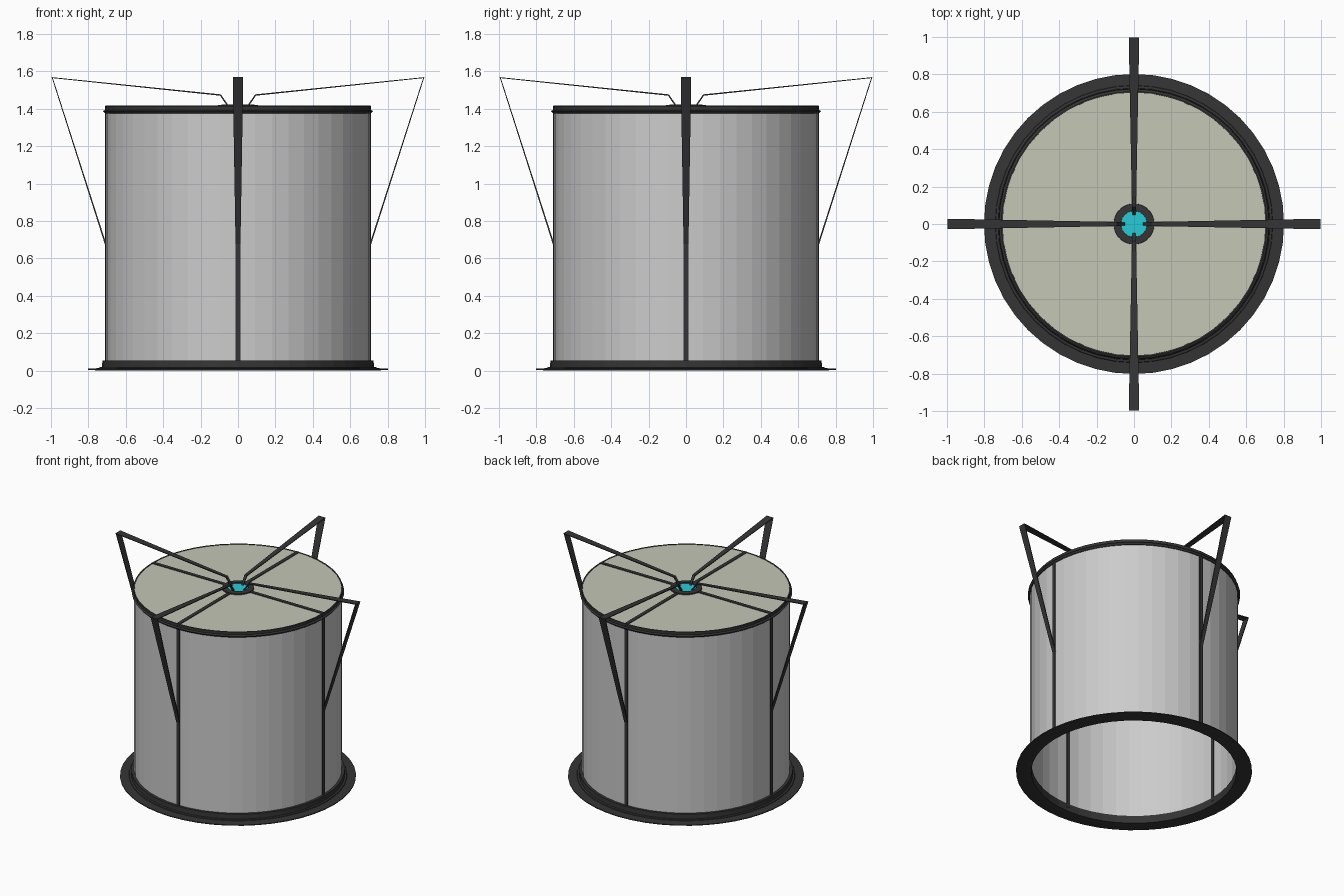
import bpy, bmesh, math
from mathutils import Matrix, Vector

if "Cube" in bpy.data.objects:
    bpy.data.objects.remove(bpy.data.objects["Cube"])

SEG = 48


def material(name, color):
    m = bpy.data.materials.new(name)
    m.diffuse_color = color
    m.use_nodes = True
    m.node_tree.nodes["Principled BSDF"].inputs["Base Color"].default_value = m.diffuse_color
    return m


DARK = material("dark_trim", (0.035, 0.035, 0.035, 1))
BEIGE = material("beige_top", (0.56, 0.57, 0.47, 1))
CYAN = material("cyan_lens", (0.02, 0.6, 0.68, 1))


def add_object(name, bm, mat=None):
    bmesh.ops.recalc_face_normals(bm, faces=bm.faces)
    me = bpy.data.meshes.new(name)
    bm.to_mesh(me)
    bm.free()
    ob = bpy.data.objects.new(name, me)
    bpy.context.collection.objects.link(ob)
    if mat:
        me.materials.append(mat)
    return ob


def ring(name, profile, mat=None):
    """Revolve a closed (radius, z) profile around the z axis."""
    bm = bmesh.new()
    loops = []
    for i in range(SEG):
        a = 2 * math.pi * i / SEG
        loops.append([bm.verts.new((r * math.cos(a), r * math.sin(a), z)) for r, z in profile])
    n = len(profile)
    for i in range(SEG):
        p, q = loops[i], loops[(i + 1) % SEG]
        for j in range(n):
            k = (j + 1) % n
            bm.faces.new((p[j], q[j], q[k], p[k]))
    return add_object(name, bm, mat)


def disc(name, r, z0, z1, mat):
    bm = bmesh.new()
    bmesh.ops.create_cone(bm, cap_ends=True, segments=SEG, radius1=r, radius2=r, depth=z1 - z0,
                          matrix=Matrix.Translation((0, 0, (z0 + z1) / 2)))
    return add_object(name, bm, mat)


def bar(name, lo, hi, turn, mat):
    """Box between two corners, turned around z."""
    lo, hi = Vector(lo), Vector(hi)
    bm = bmesh.new()
    bmesh.ops.create_cube(bm, size=1, matrix=Matrix.Rotation(turn, 4, 'Z')
                          @ Matrix.Translation((lo + hi) / 2)
                          @ Matrix.Diagonal((*(hi - lo), 1)))
    return add_object(name, bm, mat)


def ribbon(name, path, turn, mat):
    """Flat tapering strap along (radius, z, width) points, thickened."""
    bm = bmesh.new()
    rows = [[bm.verts.new((r, s * w / 2, z)) for s in (-1, 1)] for r, z, w in path]
    for a, b in zip(rows, rows[1:]):
        bm.faces.new((a[0], a[1], b[1], b[0]))
    ob = add_object(name, bm, mat)
    ob.rotation_euler.z = turn
    mod = ob.modifiers.new("thickness", 'SOLIDIFY')
    mod.thickness = 0.008
    mod.offset = 0
    return ob


# Open-bottomed drum wall and its top
ring("drum_wall", [(0.699, 0.01), (0.706, 0.01), (0.706, 1.40), (0.699, 1.40)])
disc("top_panel", 0.706, 1.402, 1.412, BEIGE)

# Base flange with raised collar, and top rim band
ring("base_flange", [(0.698, 0.0), (0.74, 0.0), (0.802, 0.004), (0.802, 0.010), (0.742, 0.013),
                     (0.74, 0.018), (0.727, 0.02), (0.725, 0.055), (0.695, 0.055)], DARK)
ring("top_rim", [(0.70, 1.374), (0.711, 1.374), (0.722, 1.387), (0.711, 1.394),
                 (0.711, 1.415), (0.703, 1.415)], DARK)

# Central hub and lens
ring("hub_ring", [(0.068, 1.405), (0.11, 1.405), (0.108, 1.420), (0.07, 1.422)], DARK)
disc("hub_lens", 0.07, 1.406, 1.416, CYAN)

# Four sets of wall strips, top spokes and angled struts
for i in range(4):
    t = i * math.pi / 2
    bar(f"wall_strip_{i}", (0.694, -0.013, 0.03), (0.712, 0.013, 1.40), t, DARK)
    bar(f"top_spoke_{i}", (0.09, -0.013, 1.405), (0.709, 0.013, 1.417), t, DARK)
    ribbon(f"strut_{i}", [(0.05, 1.41, 0.014), (0.094, 1.473, 0.022),
                          (0.993, 1.566, 0.056), (0.706, 0.67, 0.026)], t, DARK)
